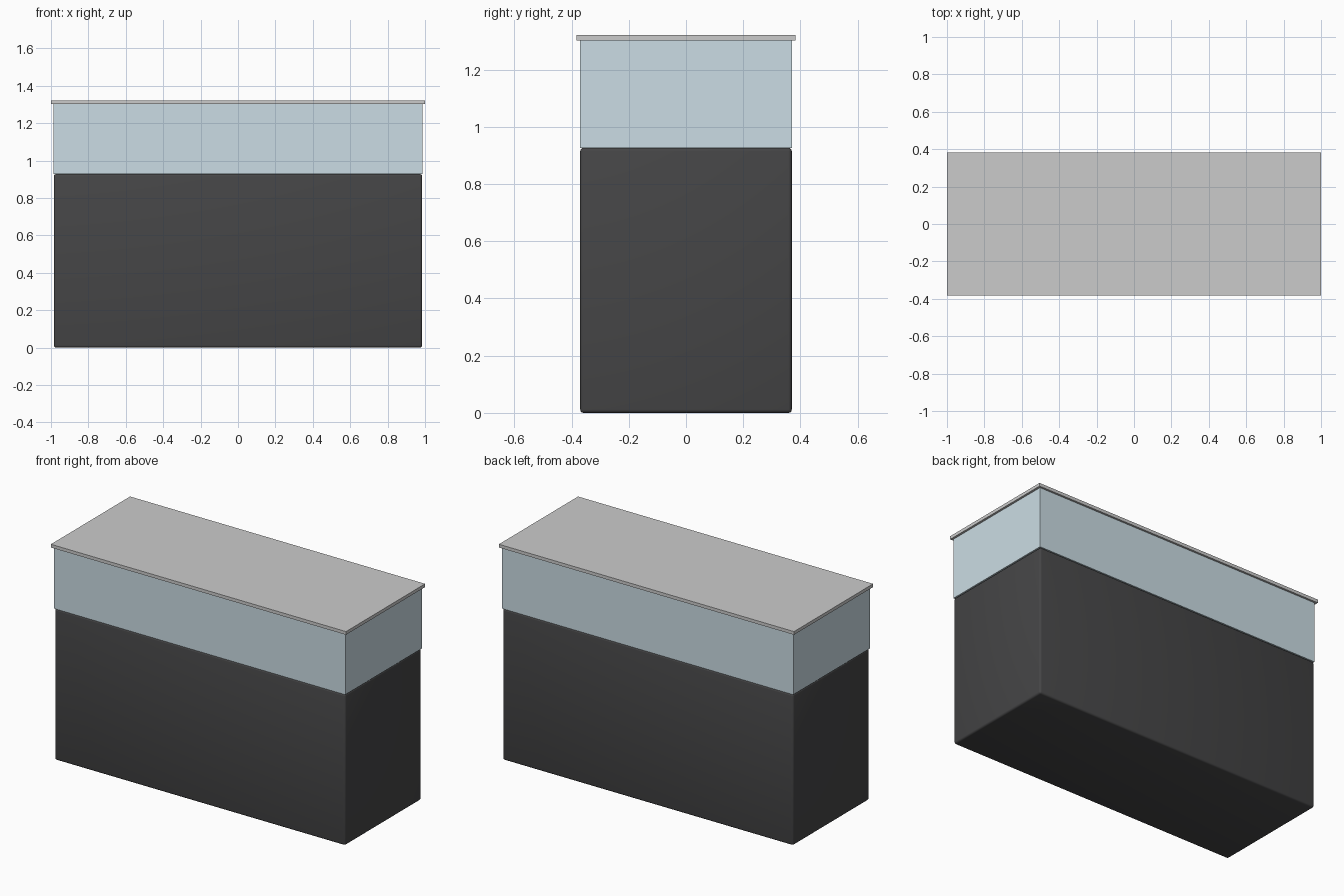
import bpy

if "Cube" in bpy.data.objects:
    bpy.data.objects.remove(bpy.data.objects["Cube"])


def material(name, rgb):
    m = bpy.data.materials.new(name)
    m.diffuse_color = (*rgb, 1.0)
    m.use_nodes = True
    m.node_tree.nodes["Principled BSDF"].inputs["Base Color"].default_value = m.diffuse_color
    return m


def box(name, half_x, half_y, z0, z1, mat=None):
    bpy.ops.mesh.primitive_cube_add(size=1, location=(0, 0, (z0 + z1) / 2))
    ob = bpy.context.object
    ob.name = name
    ob.scale = (2 * half_x, 2 * half_y, z1 - z0)
    bpy.ops.object.transform_apply(location=False, rotation=False, scale=True)
    if mat:
        ob.data.materials.append(mat)
    return ob


# Dark cabinet with softly rounded edges
cabinet = box("cabinet", 0.985, 0.37, 0.0, 0.927, material("dark_cabinet", (0.06, 0.06, 0.062)))
bevel = cabinet.modifiers.new("rounded_edges", "BEVEL")
bevel.width = 0.012
bevel.segments = 3
bpy.ops.object.modifier_apply(modifier=bevel.name)
bpy.ops.object.shade_smooth_by_angle()

# Pale blue glass tank standing on the cabinet
box("glass_tank", 0.987, 0.371, 0.927, 1.302, material("pale_glass", (0.6, 0.72, 0.78)))

# Thin overhanging lid
box("lid", 1.0, 0.383, 1.302, 1.322)
